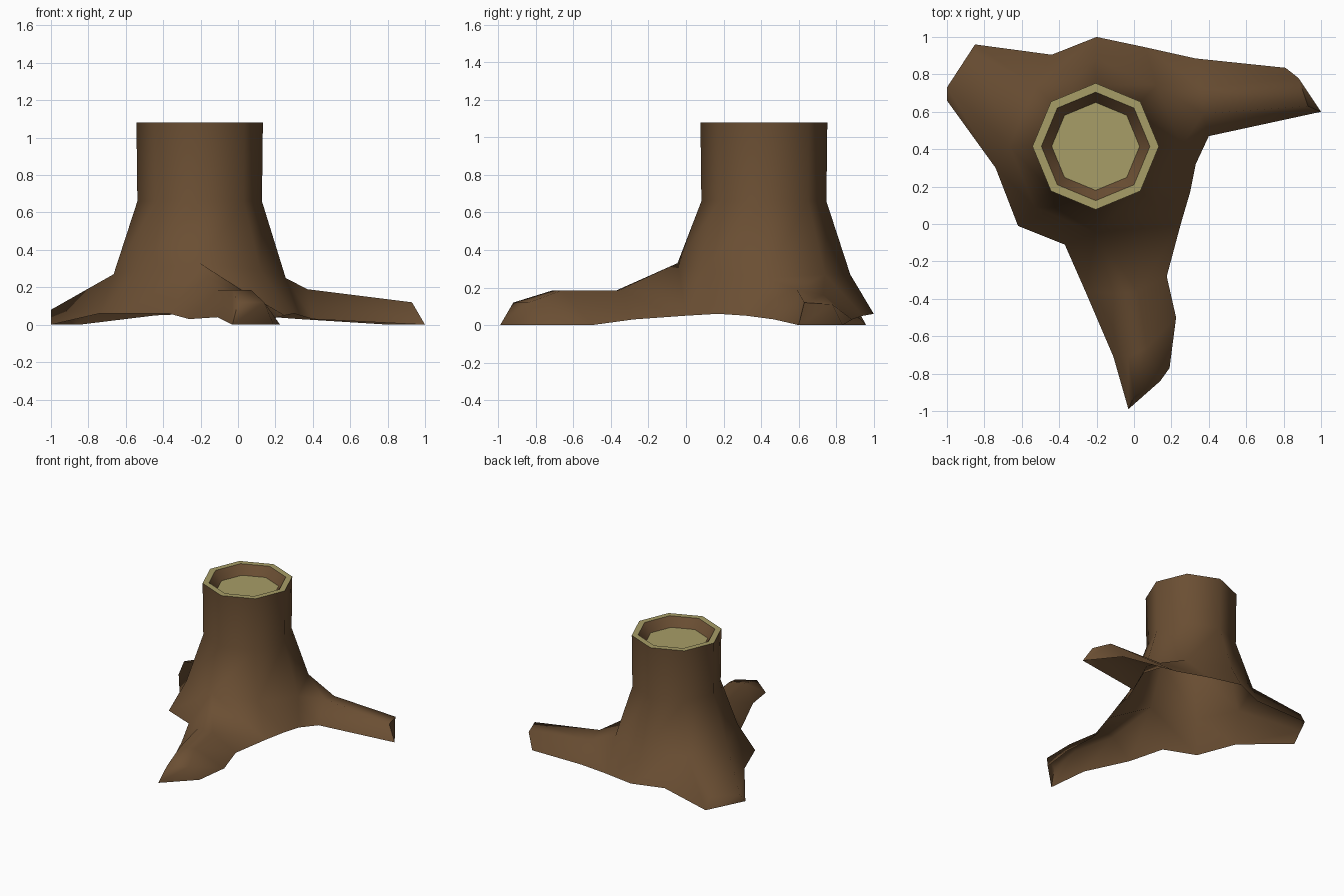
import bpy, bmesh, math

if "Cube" in bpy.data.objects:
    bpy.data.objects.remove(bpy.data.objects["Cube"])

CX, CY = -0.205, 0.415          # trunk axis


def material(name, rgb):
    m = bpy.data.materials.new(name)
    m.diffuse_color = (*rgb, 1)
    m.use_nodes = True
    m.node_tree.nodes["Principled BSDF"].inputs["Base Color"].default_value = m.diffuse_color
    return m


BARK = material("bark_brown", (0.145, 0.077, 0.033))
WOOD = material("cut_wood_olive", (0.39, 0.34, 0.135))


def ring(r, z):
    """Octagon around the trunk axis, counterclockwise from +x."""
    return [(CX + r * math.cos(k * math.pi / 4), CY + r * math.sin(k * math.pi / 4), z)
            for k in range(8)]


def make(name, faces, mat, angle):
    bm = bmesh.new()
    cache = {}

    def vert(p):
        key = tuple(round(c, 4) for c in p)
        if key not in cache:
            cache[key] = bm.verts.new(p)
        return cache[key]

    for f in faces:
        vs = list(dict.fromkeys(vert(p) for p in f))
        if len(vs) > 2:
            bm.faces.new(vs)
    me = bpy.data.meshes.new(name)
    bm.to_mesh(me)
    bm.free()
    ob = bpy.data.objects.new(name, me)
    bpy.context.collection.objects.link(ob)
    me.materials.append(mat)
    bpy.ops.object.select_all(action='DESELECT')
    ob.select_set(True)
    bpy.context.view_layer.objects.active = ob
    bpy.ops.object.shade_smooth_by_angle(angle=math.radians(angle))
    return ob


def strip(low, high, closed=True):
    n = len(low)
    return [(low[i], low[(i + 1) % n], high[(i + 1) % n], high[i])
            for i in range(n if closed else n - 1)]


# trunk rings: cut edge, start of flare, shoulder above the roots
top, waist = ring(0.338, 1.08), ring(0.333, 0.66)
flare = [(x, y, z) for (x, y, _), z in zip(
    ring(0.46, 0), (0.25, 0.27, 0.27, 0.27, 0.27, 0.29, 0.33, 0.29))]
faces = strip(waist, top) + strip(flare, waist)

# roots: sections from the trunk outwards (side, top, top, side)
front = [
    [(-0.37, -0.11, 0.06), flare[6], flare[6], (0.25, 0.0, 0.05)],
    [(-0.26, -0.36, 0.03), (-0.11, -0.37, 0.185), (0.02, -0.36, 0.185), (0.175, -0.28, 0.03)],
    [(-0.11, -0.71, 0.04), (-0.03, -0.71, 0.185), (0.07, -0.66, 0.185), (0.225, -0.5, 0.0)],
    [(-0.03, -0.99, 0.0), (0.0, -0.92, 0.12), (0.14, -0.84, 0.12), (0.19, -0.77, 0.0)],
]
right = [
    [(0.33, 0.32, 0.05), flare[0], flare[1], (0.06, 0.945, 0.05)],
    [(0.40, 0.47, 0.03), (0.37, 0.59, 0.19), (0.36, 0.73, 0.16), (0.33, 0.885, 0.03)],
    [(1.0, 0.60, 0.0), (0.93, 0.63, 0.12), (0.88, 0.78, 0.11), (0.81, 0.835, 0.0)],
]
left = [
    [(-0.44, 0.905, 0.05), flare[3], flare[4], (-0.74, 0.30, 0.06)],
    [(-0.85, 0.96, 0.0), (-0.85, 0.91, 0.09), (-1.0, 0.73, 0.08), (-1.0, 0.66, 0.0)],
]
for root in (front, right, left):
    for a, b in zip(root, root[1:]):
        faces += strip(b, a, closed=False)
    s = root[-1]
    faces.append((s[0], s[3], s[2], s[1]))

# skirt between the roots, following the raised ground edge
gaps = [
    ([front[0][3], (0.30, 0.17, 0.06), right[0][0]], [flare[6], flare[7], flare[0]]),
    ([right[0][3], (-0.2, 1.0, 0.06), left[0][0]], [flare[1], flare[2], flare[3]]),
    ([left[0][3], (-0.62, -0.01, 0.06), front[0][0]], [flare[4], flare[5], flare[6]]),
]
for low, high in gaps:
    faces += strip(low, high, closed=False)
make("stump_bark", faces, BARK, 75)

# cut top: pale rim, bark-coloured hollow wall, pale floor
rim_in, floor = ring(0.29, 1.08), ring(0.235, 1.01)
make("cut_rim", strip(top, rim_in), WOOD, 30)
make("hollow_wall", strip(rim_in, floor), BARK, 60)
make("hollow_floor", [floor], WOOD, 30)
